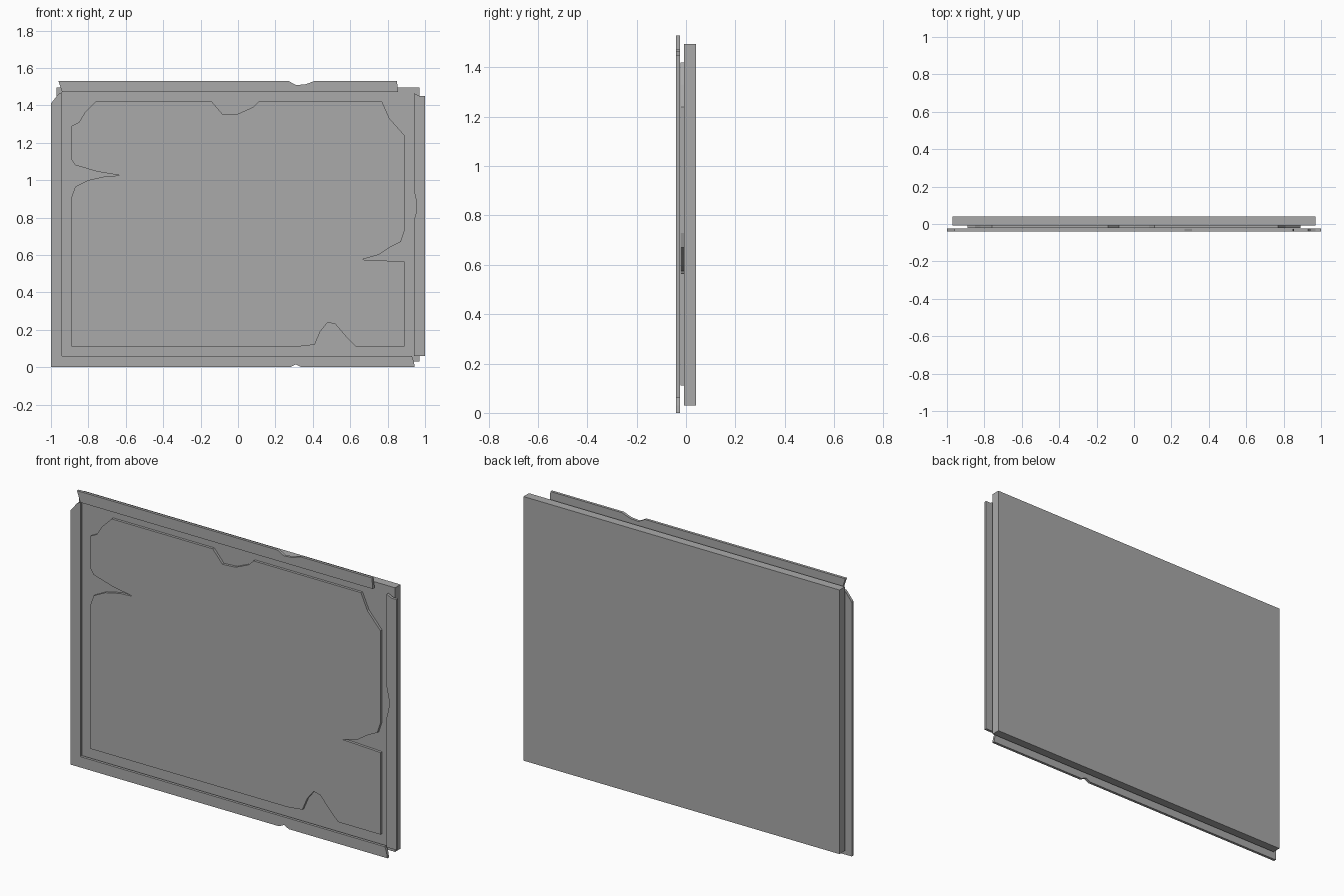
import bpy
import bmesh

cube = bpy.data.objects.get("Cube")
if cube:
    bpy.data.objects.remove(cube, do_unlink=True)

grey = bpy.data.materials.new("plain_grey")
grey.use_nodes = True
colour = (0.4, 0.4, 0.4, 1)
grey.diffuse_color = colour
grey.node_tree.nodes["Principled BSDF"].inputs["Base Color"].default_value = colour

# Depth levels, from the front of the frame to the back of the slab
FRONT, CHIPPED, PLATE, SLAB, BACK = -0.04, -0.025, -0.022, -0.008, 0.04
HEIGHT, RIM = 1.53, 0.06
INNER, TOP = 1 - RIM, HEIGHT - RIM


def rectangle(half_width, low, high):
    return [(-half_width, low), (half_width, low), (half_width, high), (-half_width, high)]


def slab(name, outline, front, back, rim=None):
    """Extrude an x-z outline from front to back; with a rim, leave an opening."""
    bm = bmesh.new()
    face = bm.faces.new([bm.verts.new((x, front, z)) for x, z in outline])
    if rim:
        bmesh.ops.inset_region(bm, faces=[face], thickness=rim, use_even_offset=True)
        bmesh.ops.delete(bm, geom=[face], context='FACES')
    result = bmesh.ops.extrude_face_region(bm, geom=bm.faces[:], use_keep_orig=True)
    moved = [v for v in result["geom"] if isinstance(v, bmesh.types.BMVert)]
    bmesh.ops.translate(bm, verts=moved, vec=(0, back - front, 0))
    bmesh.ops.recalc_face_normals(bm, faces=bm.faces[:])
    mesh = bpy.data.meshes.new(name)
    bm.to_mesh(mesh)
    bm.free()
    mesh.materials.append(grey)
    obj = bpy.data.objects.new(name, mesh)
    bpy.context.collection.objects.link(obj)
    return obj


# Backing slab and the unbroken rear layer of the frame
slab("back_slab", rectangle(0.97, 0.03, 1.495), SLAB, BACK)
slab("frame_base", rectangle(1, 0, HEIGHT), CHIPPED, SLAB, RIM)

# Front layer of the frame, broken away at three corners
slab("frame_left_and_bottom", [
    (-1, 0), (0.28, 0), (0.31, 0.015), (0.34, 0),          # small chip below
    (0.945, 0), (0.94, 0.03), (0.93, RIM),
    (-INNER, RIM), (-INNER, TOP), (-0.96, 1.46), (-1, 1.41)], FRONT, CHIPPED)
slab("frame_top", [
    (-INNER, TOP), (0.855, TOP), (0.85, HEIGHT),
    (0.41, HEIGHT), (0.36, 1.512), (0.31, 1.508), (0.27, HEIGHT),  # chip above
    (-0.96, HEIGHT), (-0.95, 1.5)], FRONT, CHIPPED)
slab("frame_right", [
    (INNER, RIM), (1, RIM), (1, 1.45), (0.97, 1.45), (INNER, 1.465),
    (INNER, 0.95), (0.955, 0.88), (0.953, 0.83), (INNER, 0.78)], FRONT, CHIPPED)

# Inner plate with chips along its edges
bottom_chip = [(0.32, 0.11), (0.41, 0.12), (0.44, 0.19), (0.48, 0.24),
               (0.52, 0.23), (0.58, 0.16), (0.63, 0.11)]
right_chip = [(0.89, 0.565), (0.66, 0.575), (0.75, 0.6), (0.81, 0.64),
              (0.87, 0.67), (0.89, 0.73)]
top_right_chip = [(0.89, 1.24), (0.81, 1.33), (0.77, 1.42)]
top_chip = [(0.11, 1.42), (0.08, 1.39), (0, 1.355), (-0.08, 1.35), (-0.14, 1.42)]
top_left_chip = [(-0.76, 1.42), (-0.82, 1.36), (-0.85, 1.31), (-0.89, 1.29)]
left_chip = [(-0.89, 1.11), (-0.87, 1.08), (-0.75, 1.045), (-0.63, 1.025),
             (-0.71, 1.02), (-0.8, 1), (-0.87, 0.965), (-0.89, 0.91)]
slab("inner_plate",
     [(-0.89, 0.11)] + bottom_chip + [(0.89, 0.11)] + right_chip + top_right_chip
     + top_chip + top_left_chip + left_chip, PLATE, SLAB)
